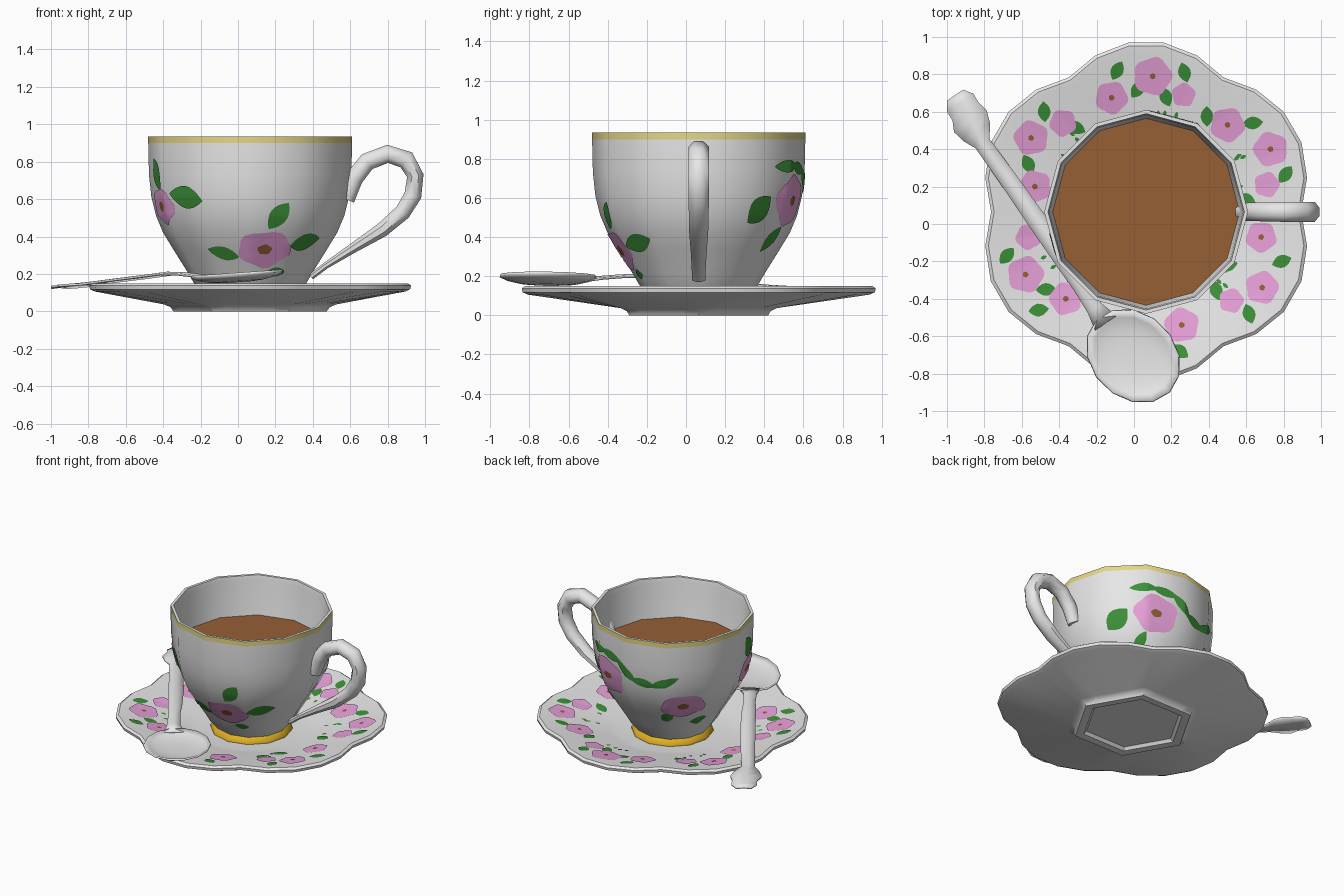
import bpy, bmesh, math, random
from math import sin, cos, pi, radians, atan2, hypot
from mathutils import Vector
from mathutils.bvhtree import BVHTree

if "Cube" in bpy.data.objects:
    bpy.data.objects.remove(bpy.data.objects["Cube"])
random.seed(4)
CX = CY = 0.065  # shared axis of cup and saucer


def material(name, *rgb):
    m = bpy.data.materials.new(name)
    m.use_nodes = True
    m.diffuse_color = (*rgb, 1)
    m.node_tree.nodes["Principled BSDF"].inputs["Base Color"].default_value = (*rgb, 1)
    return m


WHITE = material("porcelain white", .8, .81, .8)
PINK = material("petal pink", .8, .35, .69)
GREEN = material("leaf green", .045, .28, .04)
BROWN = material("coffee brown", .31, .115, .036)
PALE = material("pale gold", .78, .68, .24)
GOLD = material("rich gold", .85, .5, .02)


def finish(name, bm, mats, angle=40, recalc=True):
    if recalc:
        bmesh.ops.recalc_face_normals(bm, faces=bm.faces)
    mesh = bpy.data.meshes.new(name)
    bm.to_mesh(mesh)
    obj = bpy.data.objects.new(name, mesh)
    bpy.context.collection.objects.link(obj)
    for m in mats:
        mesh.materials.append(m)
    bpy.ops.object.select_all(action='DESELECT')
    obj.select_set(True)
    bpy.context.view_layer.objects.active = obj
    bpy.ops.object.shade_smooth_by_angle(angle=radians(angle))
    return obj


def loft(bm, rings, cap=True, closed=True):
    """Skin equal-length rings of points; returns the faces of each band."""
    vs = [[bm.verts.new(p) for p in r] for r in rings]
    n = len(vs[0])
    bands = [[bm.faces.new((a[i], a[(i + 1) % n], b[(i + 1) % n], b[i]))
              for i in range(n if closed else n - 1)] for a, b in zip(vs, vs[1:])]
    if cap:
        bm.faces.new(vs[0][::-1])
        bm.faces.new(vs[-1])
    return bands


def ring(r, z, segs, shape=lambda i: 1):
    return [(CX + r * shape(i) * cos(2 * pi * i / segs),
             CY + r * shape(i) * sin(2 * pi * i / segs), z) for i in range(segs)]


# Saucer: hexagonal foot blending into a six-lobed rim
def scallop(i):
    return (.825, .875, .905, .905, .875)[i % 5]


def hexagon(i):
    return cos(pi / 6) / cos(radians(i % 5 * 12 - 30))


saucer = bmesh.new()
loft(saucer, [ring(r, z, 30, s) for r, z, s in (
    (.33, .022, hexagon), (.35, .002, hexagon), (.365, 0, hexagon), (.41, 0, hexagon),
    (.425, .022, hexagon), (.46, .037, hexagon), (.97, .106, scallop), (1, .118, scallop),
    (1.005, .138, scallop), (.985, .15, scallop), (.955, .147, scallop),
    (.42, .06, lambda i: 1), (.36, .05, lambda i: 1))])
finish("saucer", saucer, [WHITE])
saucer_tree = BVHTree.FromBMesh(saucer)

# Cup: twelve-sided, with gold foot and rim bands
cup = bmesh.new()
outer = [(.255, .045), (.275, .05), (.275, .062), (.25, .092), (.3, .15), (.335, .21), (.41, .33),
         (.465, .42), (.503, .51), (.528, .61), (.541, .73), (.545, .9), (.545, .935)]
inner = [(.525, .935), (.518, .9), (.5, .65), (.46, .5), (.37, .35), (.25, .16)]
bands = loft(cup, [ring(r, z, 12) for r, z in outer + inner])
for k, band in enumerate(bands):
    for f in band:
        f.material_index = 2 if k < 3 else 1 if k == len(outer) - 2 else 0
finish("cup", cup, [WHITE, PALE, GOLD])
cup_tree = BVHTree.FromBMesh(cup)

coffee = bmesh.new()
coffee.faces.new([coffee.verts.new(p) for p in ring(.503, .65, 12)])
finish("coffee", coffee, [BROWN], recalc=False)

# Cup handle: (x, z, half thickness, half width)
path = [(.575, .6, .05, .045), (.62, .71, .05, .05), (.69, .8, .05, .052), (.8, .842, .05, .055),
        (.9, .81, .052, .055), (.948, .725, .046, .055), (.935, .62, .048, .055),
        (.88, .53, .045, .052), (.77, .435, .04, .05), (.61, .335, .027, .042),
        (.47, .245, .018, .037), (.39, .185, .018, .035)]
rings = []
for i, (x, z, t, w) in enumerate(path):
    a, b = path[max(i - 1, 0)], path[min(i + 1, len(path) - 1)]
    n = Vector((a[1] - b[1], 0, b[0] - a[0])).normalized()
    rings.append([Vector((x, CY, z)) + n * t * 1.05 * cos(q) + Vector((0, w * 1.05 * sin(q), 0))
                  for q in (pi / 8 + j * pi / 4 for j in range(8))])
handle = bmesh.new()
loft(handle, rings)
finish("cup_handle", handle, [WHITE], 50)

# Spoon bowl: nested ellipses sinking to the middle
bowl = bmesh.new()
rings = []
for s, drop in ((1, 0), (.85, .018), (.6, .032), (.3, .038)):
    r = []
    for j in range(14):
        u, v = .272 * s * cos(j * pi / 7), .22 * s * sin(j * pi / 7)
        x, y = -.005 - (u + v) * .707, -.705 + (u - v) * .707
        r.append((x, y, .207 + .07 * x - drop))
    rings.append(r)
loft(bowl, rings, cap=False)
bowl.faces.new([v for v in list(bowl.verts)[-14:]])
bowl_obj = finish("spoon_bowl", bowl, [WHITE])

# Spoon handle: stations (x, y, z, half width) from neck to flared tip
stem = [(-.15, -.53, .186, .07), (-.21, -.45, .195, .045), (-.29, -.33, .204, .04),
        (-.38, -.19, .206, .048), (-.52, .02, .187, .052), (-.68, .25, .167, .048),
        (-.81, .43, .15, .045), (-.84, .49, .147, .085), (-.875, .55, .143, .105),
        (-.9, .6, .14, .085), (-.93, .65, .136, .085), (-.955, .69, .132, .05)]
side = Vector((.83, .56, 0))
strip = bmesh.new()
loft(strip, [[Vector((x, y, z + (.006 if k == 0 else 0))) + side * w * k for k in (-1, 0, 1)]
             for x, y, z, w in stem], cap=False, closed=False)
stem_obj = finish("spoon_handle", strip, [WHITE])
for obj in (bowl_obj, stem_obj):
    if sum(p.normal.z for p in obj.data.polygons) < 0:
        obj.data.flip_normals()
    mod = obj.modifiers.new("thickness", 'SOLIDIFY')
    mod.thickness, mod.offset = .013, -1


# Painted motifs: thin patches laid on a surface by casting rays
def on_saucer(x, y):
    def place(u, v, lift):
        hit = saucer_tree.ray_cast(Vector((x + u, y + v, 1)), Vector((0, 0, -1)))[0]
        return hit + Vector((0, 0, lift))
    return place


def on_cup(deg, z):
    def cast(a, h):
        d = Vector((cos(a), sin(a), 0))
        return cup_tree.ray_cast(Vector((CX, CY, h)) + d * 2, -d)[0], d
    start = cast(radians(deg), z)[0]
    radius = hypot(start.x - CX, start.y - CY)

    def place(u, v, lift):
        hit, d = cast(radians(deg) + u / radius, z + v)
        return hit + d * lift
    return place


def patch(bm, place, w, h, rot=0, lift=.006, leaf=False):
    segs, steps, phase = 24, 5, random.random() * 6
    rings = []
    for s in range(steps, 0, -1):
        r = []
        for j in range(segs):
            a = 2 * pi * j / segs
            k = s / steps * (1 if leaf else 1 + .07 * sin(5 * a + phase))
            u, v = w * k * cos(a), h * k * sin(a) * (abs(sin(a)) if leaf else 1)
            r.append(place(u * cos(rot) - v * sin(rot), u * sin(rot) + v * cos(rot), lift))
        rings.append(r)
    loft(bm, rings, cap=False)
    bm.verts.ensure_lookup_table()
    bm.faces.new(bm.verts[-segs:])


# Saucer flowers: (x, y, radius); the larger ones have a heart
petals, leaves, hearts = bmesh.new(), bmesh.new(), bmesh.new()
for x, y, r in ((.1, .79, .1), (-.12, .675, .085), (.265, .69, .062), (.5, .53, .09),
                (.73, .4, .09), (.71, .21, .066), (.68, -.07, .08), (.685, -.34, .086),
                (.52, -.41, .064), (.255, -.54, .09), (-.365, -.4, .085), (-.58, -.27, .095),
                (-.565, -.07, .066), (-.53, .2, .085), (-.55, .46, .09), (-.38, .54, .07)):
    patch(petals, on_saucer(x, y), r, r)
    if r > .075:
        patch(hearts, on_saucer(x, y), .015, .015, lift=.009)
for i, (x, y) in enumerate(((-.09, .82), (.27, .81), (.02, .72), (.17, .68), (-.48, .6),
                            (-.31, .515), (-.565, .32), (.39, .575), (.635, .54), (.81, .265),
                            (.6, .13), (.79, -.2), (.615, -.48), (.5, -.22), (.44, -.355),
                            (.245, -.68), (-.51, -.46), (-.68, -.17), (-.47, -.35))):
    patch(leaves, on_saucer(x, y), .055, .034, atan2(y, x) + (.6 if i % 2 else -.6), .004, True)
for deg in (80, 140, 20, -35, -150):  # small sprigs beside the cup
    for _ in range(5):
        a, r = radians(deg + random.uniform(-12, 12)), random.uniform(.5, .6)
        patch(leaves, on_saucer(CX + r * cos(a), CY + r * sin(a)), .018, .01, a, .004, True)
for name, bm, mat in (("saucer_petals", petals, PINK), ("saucer_leaves", leaves, GREEN),
                      ("saucer_flower_hearts", hearts, BROWN)):
    finish(name, bm, [mat], recalc=False)

# Cup flowers: (angle, height, half width, half height)
petals, leaves, hearts = bmesh.new(), bmesh.new(), bmesh.new()
for deg, z, w, h in ((-79, .33, .14, .095), (202, .56, .13, .095), (68, .585, .15, .13),
                     (134, .43, .15, .095)):
    patch(petals, on_cup(deg, z), w, h, lift=.007)
    patch(hearts, on_cup(deg, z), .038, .026, lift=.009)
# Cup leaves: (angle, height, half length, half width, tilt)
for deg, z, w, h, tilt in ((-72, .51, .085, .05, 55), (-47, .37, .1, .045, 12),
                           (-111, .31, .085, .035, -15), (-66, .21, .05, .025, 0),
                           (228, .61, .12, .06, -10), (199, .73, .1, .06, -60),
                           (38, .54, .095, .065, 45), (56, .39, .075, .035, 60),
                           (120, .33, .055, .04, 40), (152, .28, .06, .035, 10)):
    patch(leaves, on_cup(deg, z), w, h, radians(tilt), .006, True)
# Vine: overlapping slim leaves along a curve of (angle, height)
vine = [(50, .76), (66, .765), (82, .74), (95, .63), (110, .6), (127, .66)]
for (a, z), (b, t) in zip(vine, vine[1:]):
    run, rise = radians(b - a) * .53, t - z
    patch(leaves, on_cup((a + b) / 2, (z + t) / 2), hypot(run, rise) * .68, .032,
          atan2(rise, run), .006, True)
for name, bm, mat in (("cup_petals", petals, PINK), ("cup_leaves", leaves, GREEN),
                      ("cup_flower_hearts", hearts, BROWN)):
    finish(name, bm, [mat], recalc=False)
